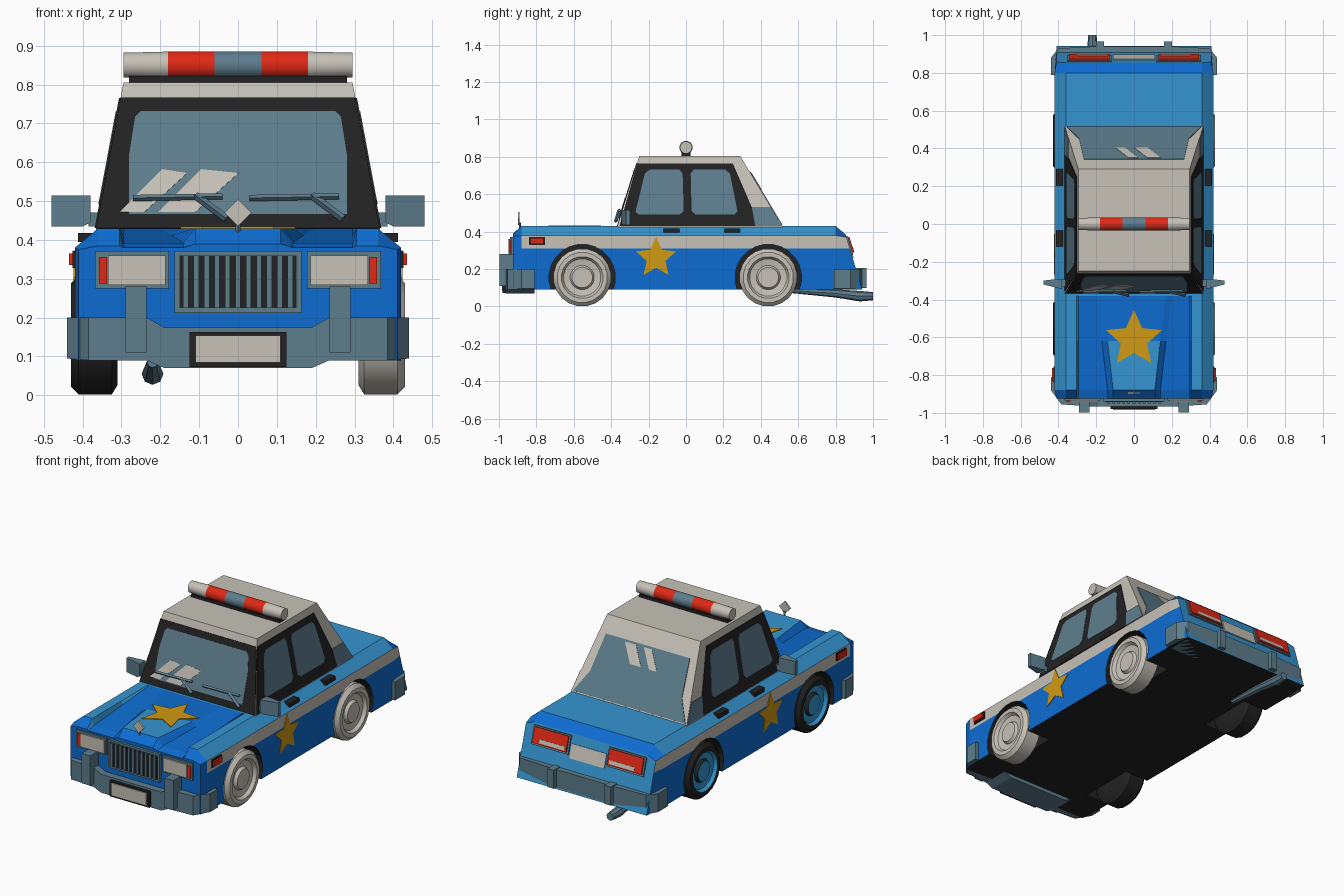
import bpy, bmesh, math
from mathutils import Vector

if "Cube" in bpy.data.objects:
    bpy.data.objects.remove(bpy.data.objects["Cube"])


def material(name, r, g, b):
    m = bpy.data.materials.new(name)
    m.diffuse_color = (r, g, b, 1)
    m.use_nodes = True
    m.node_tree.nodes["Principled BSDF"].inputs["Base Color"].default_value = m.diffuse_color
    return m


DEEP = material("deep_blue", .004, .15, .64)
LIGHT = material("light_blue", .035, .30, .64)
GREY = material("warm_grey", .57, .54, .48)
BLACK = material("black", .016, .016, .016)
SLATE = material("slate", .11, .205, .265)
RED = material("red", .75, .022, .008)
GOLD = material("gold", .63, .32, .006)


def loft(name, rings, mats, rule=None):
    """Skin a row of closed rings, cap the ends, colour faces by a rule."""
    mats = mats if isinstance(mats, list) else [mats]
    bm = bmesh.new()
    vs = [[bm.verts.new(p) for p in ring] for ring in rings]
    n = len(vs[0])
    for a, b in zip(vs, vs[1:]):
        for i in range(n):
            bm.faces.new((a[i], a[(i + 1) % n], b[(i + 1) % n], b[i]))
    bm.faces.new(vs[0])
    bm.faces.new(vs[-1])
    bmesh.ops.recalc_face_normals(bm, faces=bm.faces)
    bm.normal_update()
    if rule:
        for f in bm.faces:
            f.material_index = rule(f.calc_center_median(), f.normal)
    me = bpy.data.meshes.new(name)
    bm.to_mesh(me)
    bm.free()
    for m in mats:
        me.materials.append(m)
    ob = bpy.data.objects.new(name, me)
    bpy.context.collection.objects.link(ob)
    return ob


def box(name, lo, hi, mat):
    (a, b, c), (d, e, f) = lo, hi
    return loft(name, [[(a, b, z), (d, b, z), (d, e, z), (a, e, z)] for z in (c, f)], mat)


def lathe(name, profile, y, z, sides, mats, rule=None):
    """Revolve (x, radius) pairs round an axis along x."""
    ang = [2 * math.pi * (i + .5) / sides for i in range(sides)]
    return loft(name, [[(x, y + r * math.cos(t), z + r * math.sin(t)) for t in ang]
                       for x, r in profile], mats, rule)


def plate(name, pts, surf, out, mat, lift=.004):
    """Thin panel laid on a surface given by surf(u, v)."""
    p = [Vector(surf(u, v)) for u, v in pts]
    n = (p[1] - p[0]).cross(p[2] - p[1])
    for i in range(len(p)):
        n = n + p[i - 1].cross(p[i]) * .5 if n.length < 1e-6 else n
    n.normalize()
    if n.dot(Vector(out)) < 0:
        n = -n
    return loft(name, [[q - n * .001 for q in p], [q + n * lift for q in p]], mat)


def beam(name, a, b, r, mat):
    a, b = Vector(a), Vector(b)
    d = (b - a).normalized()
    u = d.cross(Vector((0, 1, 0))).normalized() * r
    v = d.cross(u).normalized() * r
    return loft(name, [[p + u, p + v, p - u, p - v] for p in (a, b)], mat)


def smooth(ob):
    bpy.ops.object.select_all(action='DESELECT')
    ob.select_set(True)
    bpy.context.view_layer.objects.active = ob
    bpy.ops.object.shade_smooth_by_angle(angle=math.radians(32))


def rect(a, b, c, d):
    return [(a, c), (b, c), (b, d), (a, d)]


def star(cx, cy, r):
    return [(cx + k * math.sin(i * math.pi / 5), cy + k * math.cos(i * math.pi / 5))
            for i in range(10) for k in [r if i % 2 == 0 else r * .47]]


# Body: cross sections lofted from nose to tail
def section(y, w, zs, t, g, c, rx, slope=0):
    half = [(0, .09), (w, .09), (w, .31), (w, zs), (.36, t), (.305, t), (.295, g),
            (rx + .03, g), (rx, c), (0, c)]
    ring = half + [(-x, z) for x, z in half[-2:0:-1]]
    return [(x, y + slope * (.38 - z), z) for x, z in ring]


def body_rule(c, n):
    if n.z < -.9:
        return 3
    if abs(n.x) > .9 and c.z < .38:
        return 2 if c.z > .31 and c.y > -.89 else 0
    if n.y > .85:
        return 1
    if abs(n.y) > .4:
        return 0
    if abs(c.x) < .3 and (-.62 < c.y < -.3 or (.12 < abs(c.x) and c.y < -.3)):
        return 0
    return 1


body_mats = [DEEP, LIGHT, GREY, BLACK]
body = loft("body", [section(-.925, .41, .375, .385, .38, .39, .11),
                     section(-.88, .42, .38, .43, .392, .43, .11),
                     section(-.62, .42, .38, .43, .412, .43, .14),
                     section(-.38, .42, .38, .43, .43, .43, .17),
                     section(.80, .42, .38, .43, .43, .43, .17),
                     section(.855, .41, .37, .385, .385, .385, .17, .3)], body_mats, body_rule)

# Wheel wells cut into the body, and the wheels
for yw, end in ((-.555, "front"), (.44, "rear")):
    for s, side in ((1, "right"), (-1, "left")):
        cut = lathe("well_cutter", [(s * .27, .178), (s * .6, .178)], yw, .155, 24,
                    body_mats, lambda c, n: 3)
        cut.hide_render = True
        mod = body.modifiers.new("well", 'BOOLEAN')
        mod.operation, mod.solver, mod.object = 'DIFFERENCE', 'EXACT', cut
        bpy.context.view_layer.objects.active = body
        bpy.ops.object.modifier_apply(modifier=mod.name)
        bpy.data.objects.remove(cut)

        def wheel_rule(c, n):
            r = math.hypot(c.y - yw, c.z - .155)
            return 1 if abs(c.x) > .4 and (r < .05 or .07 < r < .108) else 0
        prof = [(.31, .05), (.31, .13), (.325, .155), (.41, .155), (.43, .135), (.43, .112),
                (.412, .1), (.406, .065), (.422, .055)]
        smooth(lathe(f"{end}_{side}_wheel", [(s * x, r) for x, r in prof], yw, .155, 20,
                     [GREY, GREY] if s > 0 else [BLACK, LIGHT], wheel_rule))

# Cabin surfaces
fx = lambda z: .365 - .187 * (z - .43)
fy = lambda z: -.365 + .307 * (z - .43)
ry = lambda z: .515 - .6 * (z - .43)
shield = lambda x, z: (x, fy(z), z)
back = lambda x, z: (x, ry(z), z)
loft("cabin", [[(-fx(z), fy(z), z), (fx(z), fy(z), z), (fx(z), ry(z), z), (-fx(z), ry(z), z)]
               for z in (.425, .805)], GREY)
FRONT, REAR = (0, -1, 0), (0, 1, 0)
plate("windscreen_frame", [(-.365, .43), (.365, .43), (.302, .765), (-.302, .765)],
      shield, FRONT, BLACK)
plate("windscreen", [(-.28, .465), (.28, .465), (.28, .62), (.265, .715), (.25, .73),
                     (-.25, .73), (-.265, .715), (-.28, .62)], shield, FRONT, SLATE, .006)
for a, w, top in ((-.305, .08, .58), (-.205, .12, .58)):
    k = (top - .47) * 1.0
    plate("windscreen_glint", [(a, .47), (a + w * .8, .47), (a + w * .8 + k, top - .01),
                               (a + k, top)], shield, FRONT, GREY, .008)
plate("rear_window", [(-.355, .435), (.355, .435), (.29, .54), (.265, .72), (-.265, .72),
                      (-.29, .54)], back, REAR, SLATE)
for a, w in ((-.10, .05), (0, .07)):
    plate("rear_glint", [(a, .62), (a + w, .62), (a + w + .07, .71), (a + .07, .71)],
          back, REAR, GREY, .006)

# Parts repeated on both sides
tail = lambda x, z: (x, .855 + .3 * (.38 - z), z)
nose = lambda x, z: (x, -.925, z)
for s, side in ((1, "right"), (-1, "left")):
    out = (s, 0, 0)
    wall = lambda y, z: (s * fx(z), y, z)
    flank = lambda y, z: (s * .42, y, z)
    plate(f"{side}_window_frame", [(-.355, .43), (.37, .43), (.352, .53), (.25, .765),
                                   (-.262, .765)], wall, out, BLACK)
    plate(f"{side}_quarter_glass", [(.37, .43), (.51, .43), (.453, .53), (.352, .53)],
          wall, out, SLATE)
    plate(f"{side}_front_window", [(-.27, .505), (-.25, .49), (-.03, .49), (-.012, .51),
                                   (-.018, .71), (-.035, .73), (-.195, .73), (-.22, .71)],
          wall, out, SLATE, .006)
    plate(f"{side}_rear_window", [(.03, .51), (.05, .49), (.26, .49), (.275, .51),
                                  (.235, .71), (.21, .73), (.04, .73), (.025, .71)],
          wall, out, SLATE, .006)
    plate(f"{side}_star", star(-.16, .26, .113), flank, out, GOLD)
    plate(f"{side}_marker_frame", rect(-.84, -.755, .328, .372), flank, out, BLACK, .006)
    box(f"{side}_marker", (s * .42, -.832, .335), (s * .435, -.763, .365), RED)
    for y in (-.12, .205):
        box(f"{side}_handle", (s * .375, y, .395), (s * .412, y + .085, .418), BLACK)
    # wing mirror
    loft(f"{side}_mirror", [[(s * x, a, z0), (s * x, b, z0), (s * x, b, .515), (s * x, a, .515)]
                            for x, a, b, z0 in ((.38, -.345, -.29, .445), (.40, -.34, -.29, .435),
                                                (.48, -.32, -.30, .435))], SLATE)
    box(f"{side}_mirror_arm", (s * .34, -.33, .435), (s * .385, -.295, .47), SLATE)
    # headlamp
    box(f"{side}_headlamp_frame", (s * .178, -.935, .275), (s * .368, -.91, .372), SLATE)
    box(f"{side}_headlamp", (s * .187, -.942, .284), (s * .335, -.92, .36), GREY)
    box(f"{side}_indicator", (s * .337, -.942, .288), (s * .358, -.92, .356), RED)
    # tail lamp
    plate(f"{side}_tail_frame", rect(s * .12, s * .355, .275, .375), tail, REAR, SLATE, .008)
    plate(f"{side}_tail_lamp", rect(s * .13, s * .345, .285, .368), tail, REAR, RED, .016)
    plate(f"{side}_reverse_lamp", rect(s * .14, s * .30, .292, .312), tail, REAR, GREY, .018)
    # bumper guards
    box(f"{side}_front_guard", (s * .235, -.998, .11), (s * .29, -.92, .28), SLATE)
    box(f"{side}_rear_guard", (s * .16, .9, .1), (s * .2, .965, .205), SLATE)


# Bumpers lofted across the car
def bumper(name, half, back_y):
    row = [(-x, y, a, b) for x, y, a, b in half] + half[::-1]
    loft(name, [[(x, back_y, a), (x, y, a), (x, y, b), (x, back_y, b)] for x, y, a, b in row],
         SLATE)


bumper("front_bumper", [(.44, -.88, .095, .2), (.385, -.955, .09, .2), (.235, -.965, .09, .2),
                        (.19, -.965, .07, .175)], -.81)
bumper("rear_bumper", [(.44, .88, .095, .2), (.40, .93, .09, .2), (.2, .94, .09, .2)], .79)

# Grille and number plates
box("grille_frame", (-.163, -.94, .212), (.163, -.91, .372), SLATE)
box("grille_gap", (-.15, -.943, .225), (.15, -.92, .36), BLACK)
for i in range(11):
    x = -.135 + .027 * i
    box("grille_bar", (x - .007, -.95, .225), (x + .007, -.93, .36), SLATE)
box("front_plate_frame", (-.125, -.98, .073), (.125, -.95, .163), BLACK)
box("front_plate", (-.11, -.985, .084), (.11, -.97, .154), GREY)
plate("rear_plate", rect(-.11, .11, .26, .335), tail, REAR, GREY, .006)

# Hood star and ornament
plate("hood_star", star(0, -.61, .155), lambda x, y: (x, y, .43), (0, 0, 1), GOLD)
plate("hood_ornament", [(0, .435), (.035, .47), (0, .505), (-.035, .47)],
      lambda x, z: (x, -.89, z), FRONT, GREY, .009)
beam("ornament_stem", (0, -.887, .41), (0, -.887, .45), .006, SLATE)

# Wipers
lift = lambda x, z: (x, fy(z) - .018, z)
for a, b, c, d in ((-.27, -.04, -.11, -.03), (.03, .26, .19, .27)):
    beam("wiper_blade", lift(a, .508), lift(b, .512), .008, SLATE)
    beam("wiper_arm", lift(c, .515), lift(d, .455), .01, SLATE)

# Roof light bar
box("light_bar_base", (-.28, -.025, .8), (.28, .025, .822), BLACK)
smooth(lathe("light_bar", [(-.295, .033), (-.18, .036), (-.06, .036), (.06, .036), (.18, .036),
                           (.295, .033)], 0, .85, 12, [GREY, RED, SLATE],
             lambda c, n: 2 if abs(c.x) < .06 else 1 if abs(c.x) < .18 else 0))

# Exhaust pipe
loft("exhaust", [[(-.22 + r * math.cos(k * math.pi / 4), y, z + r * math.sin(k * math.pi / 4))
                  for k in range(8)]
                 for y, z, r in ((.57, .085, .014), (.80, .07, .022), (.93, .055, .028),
                                 (1.0, .055, .022))], SLATE)
